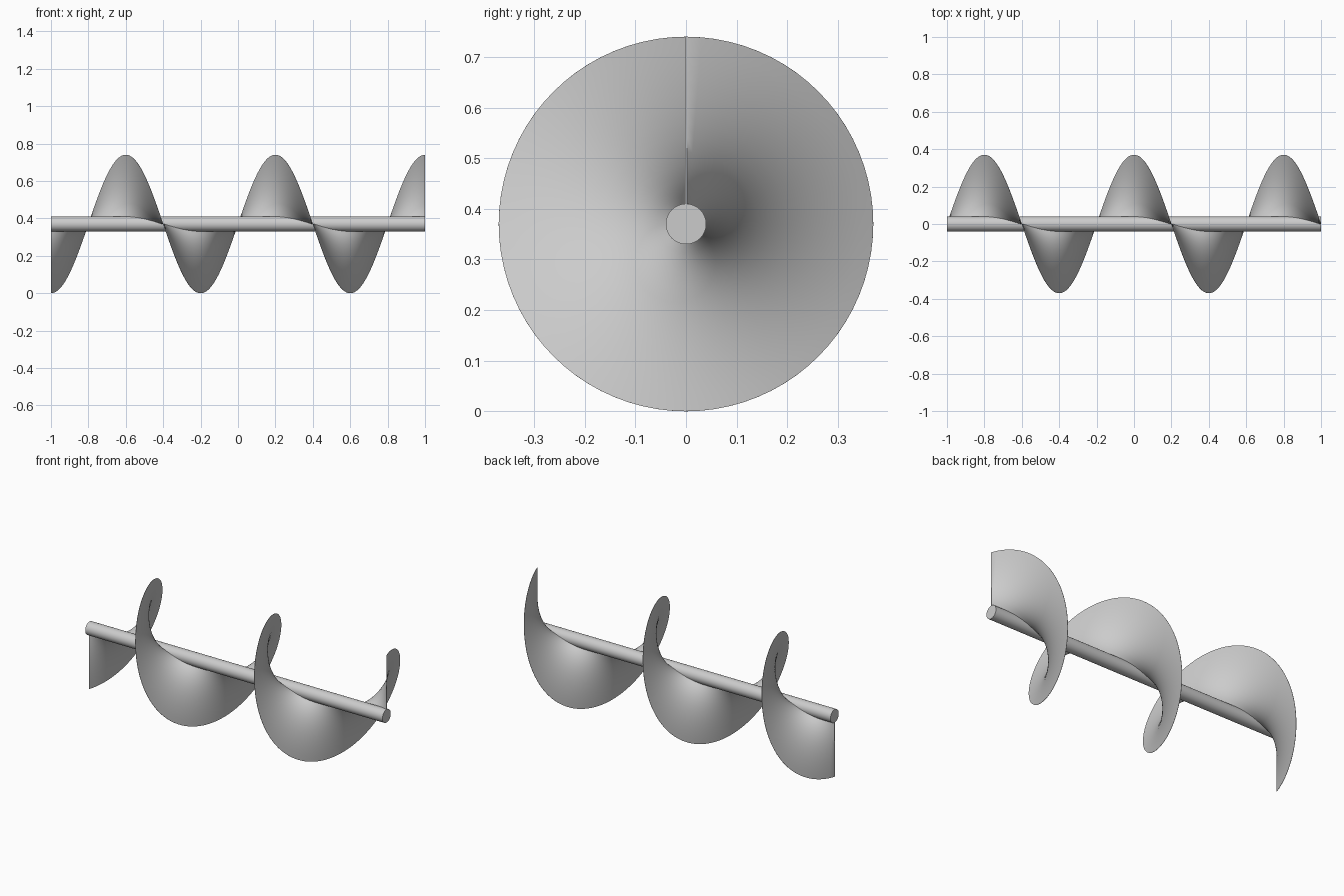
import bpy, bmesh, math
from mathutils import Matrix, Vector

cube = bpy.data.objects.get("Cube")
if cube:
    bpy.data.objects.remove(cube, do_unlink=True)

LENGTH = 2.0
TURNS = 2.5
OUTER = 0.37
SHAFT = 0.04
THICK = 0.004
STEPS = 200
RINGS = 12

steel = bpy.data.materials.new("plain grey")
grey = (0.6, 0.6, 0.6, 1)
steel.use_nodes = True
steel.diffuse_color = grey
steel.node_tree.nodes["Principled BSDF"].inputs["Base Color"].default_value = grey


def finish(bm, name):
    """Turn a bmesh into a smooth-shaded object on the auger axis."""
    bmesh.ops.recalc_face_normals(bm, faces=bm.faces)
    mesh = bpy.data.meshes.new(name)
    bm.to_mesh(mesh)
    bm.free()
    mesh.materials.append(steel)
    obj = bpy.data.objects.new(name, mesh)
    bpy.context.collection.objects.link(obj)
    obj.location.z = OUTER
    bpy.ops.object.select_all(action='DESELECT')
    obj.select_set(True)
    bpy.context.view_layer.objects.active = obj
    bpy.ops.object.shade_smooth_by_angle(angle=math.radians(35))
    return obj


# Round central shaft along x
bm = bmesh.new()
bmesh.ops.create_cone(bm, cap_ends=True, segments=32, radius1=SHAFT, radius2=SHAFT,
                      depth=LENGTH, matrix=Matrix.Rotation(math.pi / 2, 4, 'Y'))
finish(bm, "shaft")

# Helical blade: a thin radial strip profile turned and advanced along the shaft
inner = SHAFT * 0.7
radii = [inner + (OUTER - inner) * i / RINGS for i in range(RINGS + 1)]
profile = [Vector((0, -THICK / 2, -r)) for r in radii]
profile += [Vector((0, THICK / 2, -r)) for r in reversed(radii)]

bm = bmesh.new()
sections = []
for s in range(STEPS + 1):
    t = s / STEPS
    turn = Matrix.Rotation(TURNS * math.tau * t, 4, 'X')
    shift = Vector((LENGTH * (t - 0.5), 0, 0))
    sections.append([bm.verts.new(turn @ p + shift) for p in profile])
count = len(profile)
for a, b in zip(sections, sections[1:]):
    for i in range(count):
        j = (i + 1) % count
        bm.faces.new((a[i], a[j], b[j], b[i]))
bm.faces.new(sections[0])
bm.faces.new(sections[-1])
finish(bm, "spiral_blade")
